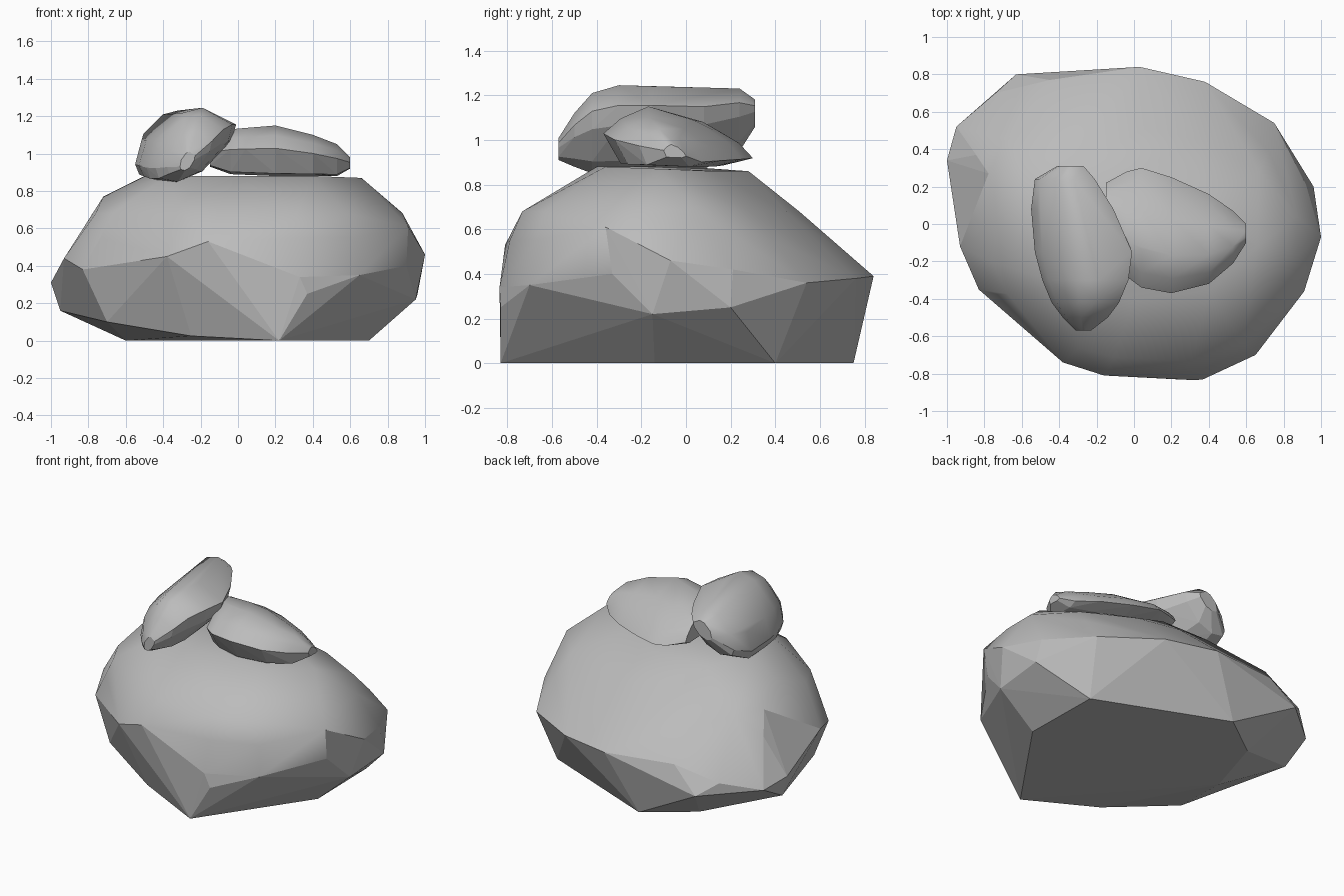
import bpy, bmesh
from mathutils import Vector

if "Cube" in bpy.data.objects:
    bpy.data.objects.remove(bpy.data.objects["Cube"], do_unlink=True)

# One plain grey stone material
GREY = (0.5, 0.5, 0.5, 1.0)
stone_grey = bpy.data.materials.new("stone_grey")
stone_grey.use_nodes = True
stone_grey.diffuse_color = GREY
bsdf = next(n for n in stone_grey.node_tree.nodes if n.type == "BSDF_PRINCIPLED")
bsdf.inputs["Base Color"].default_value = GREY
bsdf.inputs["Roughness"].default_value = 0.9


def make_stone(name, points, is_smooth):
    """Wrap points in a hull; smooth the weathered faces and keep the broken ones flat."""
    bm = bmesh.new()
    for point in points:
        bm.verts.new(point)
    result = bmesh.ops.convex_hull(bm, input=bm.verts[:])
    spare = set(result["geom_interior"]) | set(result["geom_unused"])
    spare_verts = [item for item in spare if isinstance(item, bmesh.types.BMVert)]
    bmesh.ops.delete(bm, geom=spare_verts, context="VERTS")
    bmesh.ops.dissolve_limit(bm, angle_limit=0.02, verts=bm.verts[:], edges=bm.edges[:])
    bmesh.ops.recalc_face_normals(bm, faces=bm.faces[:])
    bm.normal_update()
    for face in bm.faces:
        face.smooth = is_smooth(face)
    for edge in bm.edges:
        edge.smooth = all(face.smooth for face in edge.link_faces)
    mesh = bpy.data.meshes.new(name)
    bm.to_mesh(mesh)
    bm.free()
    mesh.materials.append(stone_grey)
    stone = bpy.data.objects.new(name, mesh)
    bpy.context.collection.objects.link(stone)
    return stone


def crown_ring(rim, scale, offset, height):
    """Shrink the rim outline and set it level at the given height."""
    return [Vector((x * scale[0] + offset[0], y * scale[1] + offset[1], height))
            for x, y, z in rim]


def sections(template, stations, along_x):
    """Place a scaled cross-section at each station along the long axis."""
    points = []
    for along, side, height, half_width, half_height in stations:
        for u, v in template:
            across = side + u * half_width
            z = height + v * half_height
            points.append(Vector((along, across, z) if along_x else (across, along, z)))
    return points


# Large boulder: a wandering rim, a rounded crown above and broken facets below
rim = [(-.93, -.12, .44), (-.83, -.35, .38), (-.38, -.74, .45), (-.16, -.81, .53),
       (.33, -.835, .34), (.65, -.7, .35), (.9, -.33, .4), (1, -.07, .46),
       (.92, .21, .42), (.75, .54, .36), (.38, .76, .38), (.03, .84, .39),
       (-.45, .77, .41), (-.74, .7, .33), (-.95, .52, .27)]
shoulders = [(.87, .04, .69), (.91, -.36, .61), (-.72, .05, .77), (-.68, .45, .68)]
summit = [(-.5, 0, .88), (-.38, -.32, .88), (0, -.4, .88), (.4, -.36, .88),
          (.66, -.12, .87), (.35, .12, .86), (0, .28, .86), (-.35, .28, .86)]
facets = [(.37, -.83, .25), (.95, -.15, .22), (.96, .2, .25), (-1, .34, .31),
          (-.95, .32, .16), (-.63, .8, .25), (-.7, -.38, .1), (-.25, -.62, .025)]
footprint = [(.22, -.83), (.7, -.14), (.69, .4), (-.17, .75), (-.47, .53), (-.6, .1)]
broken = [Vector(p) for p in facets] + [Vector((x, y, 0)) for x, y in footprint]


def above_rim(face):
    return all((vert.co - p).length > .001 for vert in face.verts for p in broken)


boulder_points = rim + shoulders + summit + broken
boulder_points += crown_ring(rim, (.92, .855), (.03, -.075), .55)
boulder_points += crown_ring(rim, (.85, .74), (.03, -.115), .68)
make_stone("large_boulder", boulder_points, above_rim)


def faces_up(face):
    return face.normal.z > .05


# Long stone leaning on top, running front to back
leaning_section = [(-1, -.6), (-.85, .1), (-.2, .85), (.3, 1), (1, .55),
                   (.9, .1), (.3, -.7), (-.35, -1), (-.9, -.9)]
leaning_stations = [(-.57, -.27, .96, .04, .05), (-.5, -.26, 1.0, .12, .12),
                    (-.42, -.26, 1.03, .18, .18),
                    (-.3, -.26, 1.045, .23, .2), (-.15, -.27, 1.05, .26, .19),
                    (.08, -.33, 1.05, .22, .18), (.24, -.37, 1.09, .16, .14),
                    (.31, -.34, 1.12, .07, .06)]
make_stone("leaning_stone", sections(leaning_section, leaning_stations, False), faces_up)

# Flat stone lying beside it, running left to right
flat_section = [(-1, .1), (-.75, .6), (-.35, 1), (.3, .55), (.8, -.2),
                (1, -.75), (.6, -1), (-.75, -.9)]
flat_stations = [(-.15, .12, 1.0, .1, .07), (-.04, 0, 1.01, .28, .12),
                 (.04, -.02, 1.012, .32, .125),
                 (.2, -.06, 1.015, .31, .135), (.4, -.08, .99, .24, .11),
                 (.53, -.07, .965, .14, .085), (.6, -.05, .95, .05, .03)]
make_stone("flat_stone", sections(flat_section, flat_stations, True), faces_up)
